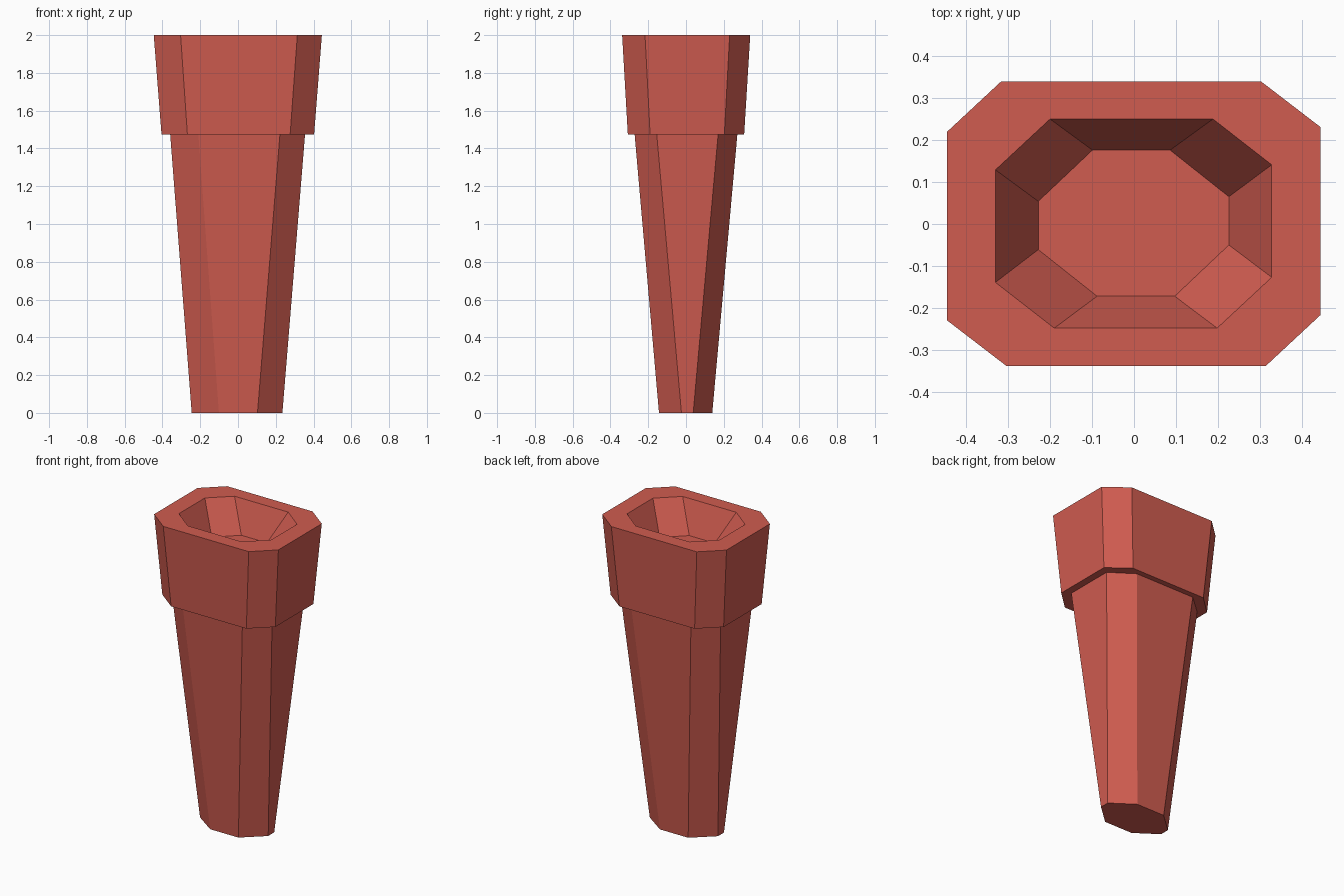
import bpy, bmesh

if "Cube" in bpy.data.objects:
    bpy.data.objects.remove(bpy.data.objects["Cube"])

# One flat colour for the whole model
clay = bpy.data.materials.new("clay_red")
clay.diffuse_color = (0.63, 0.107, 0.08, 1)
clay.use_nodes = True
clay.node_tree.nodes["Principled BSDF"].inputs["Base Color"].default_value = clay.diffuse_color


def octagon(bm, z, hx, hy, xa, xb, ya, yb, cx=0.0, cy=0.0):
    """Slightly skewed chamfered rectangle, symmetric under a half turn."""
    half = [(xb, -hy), (hx, -ya), (hx, yb), (xa, hy)]
    ring = half + [(-x, -y) for x, y in half]
    return [bm.verts.new((x + cx, y + cy, z)) for x, y in ring]


# Sections followed from the foot, up the stem, over the collar, into the socket:
# z, half width, half depth, back/front corner x, front/back corner y, centre
sections = [
    (0.00, 0.240, 0.141, 0.096, 0.108, 0.022, 0.040, -0.005, -0.002),  # foot
    (1.475, 0.357, 0.272, 0.208, 0.224, 0.155, 0.170, -0.002, 0.0),    # stem top
    (1.475, 0.404, 0.308, 0.267, 0.277, 0.190, 0.203, -0.001, 0.0),    # collar bottom
    (2.00, 0.445, 0.339, 0.303, 0.315, 0.218, 0.230, -0.001, 0.001),   # collar top
    (2.00, 0.329, 0.249, 0.189, 0.199, 0.128, 0.140, -0.001, 0.001),   # socket rim
    (1.80, 0.227, 0.174, 0.087, 0.098, 0.052, 0.063, -0.001, 0.002),   # socket floor
]

bm = bmesh.new()
rings = [octagon(bm, *s) for s in sections]
for low, high in zip(rings, rings[1:]):
    for i in range(8):
        j = (i + 1) % 8
        bm.faces.new((low[i], low[j], high[j], high[i]))
bm.faces.new(rings[0][::-1])
bm.faces.new(rings[-1])
bmesh.ops.recalc_face_normals(bm, faces=bm.faces)

mesh = bpy.data.meshes.new("tapered_socket_post")
bm.to_mesh(mesh)
bm.free()
mesh.materials.append(clay)
post = bpy.data.objects.new("tapered_socket_post", mesh)
bpy.context.collection.objects.link(post)
